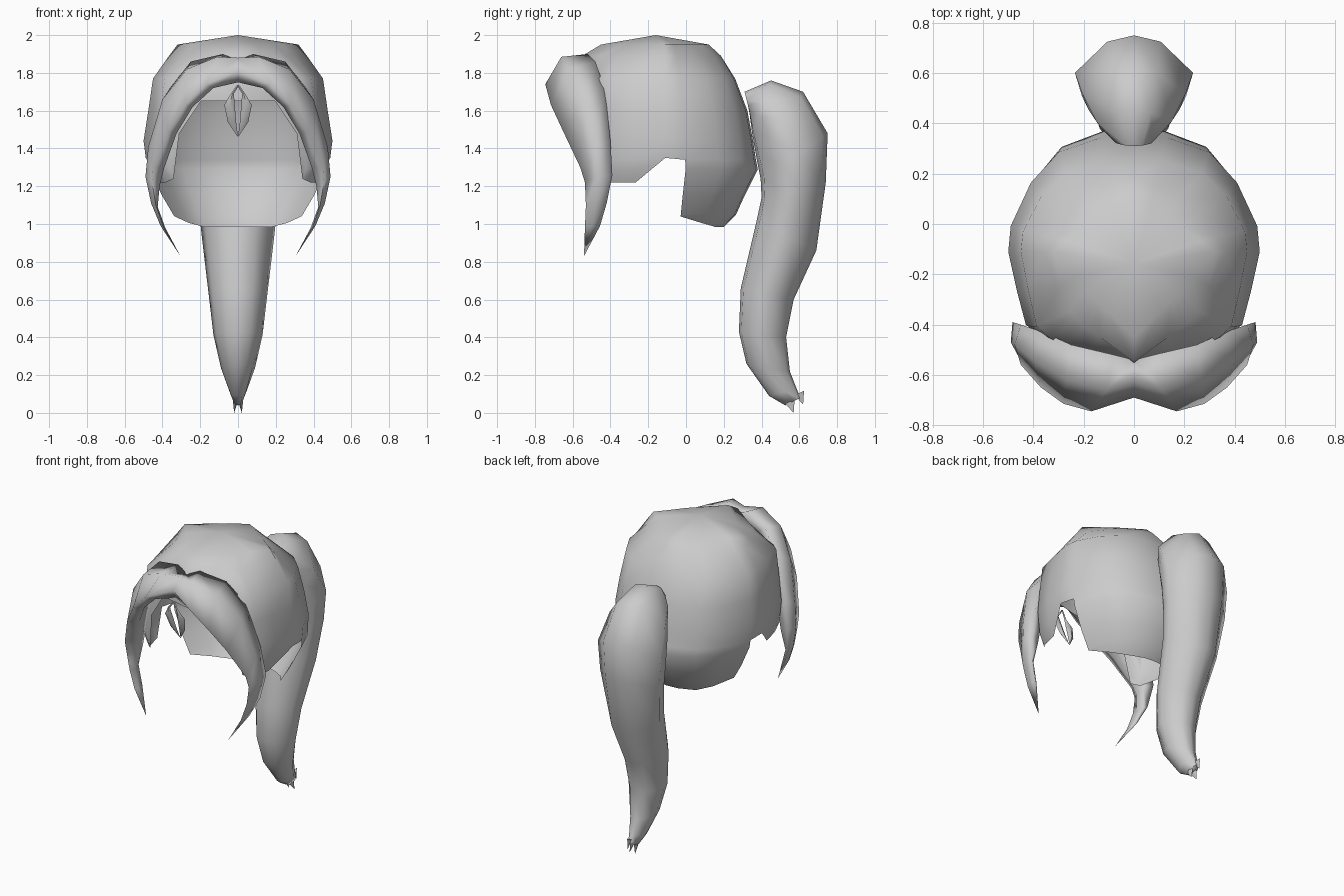
import bpy, bmesh, math
from mathutils import Vector

if "Cube" in bpy.data.objects:
    bpy.data.objects.remove(bpy.data.objects["Cube"])

hair = bpy.data.materials.new("hair_grey")
hair.diffuse_color = (0.6, 0.6, 0.6, 1)
hair.use_nodes = True
hair.node_tree.nodes["Principled BSDF"].inputs["Base Color"].default_value = hair.diffuse_color


def finish(name, bm, angle=70, mirror=False):
    """Turn a bmesh into a smooth-shaded object, optionally mirrored in x."""
    if mirror:
        geo = bm.verts[:] + bm.edges[:] + bm.faces[:]
        copy = bmesh.ops.duplicate(bm, geom=geo)["geom"]
        vs = [g for g in copy if isinstance(g, bmesh.types.BMVert)]
        for v in vs:
            v.co.x *= -1
        bmesh.ops.reverse_faces(bm, faces=[g for g in copy if isinstance(g, bmesh.types.BMFace)])
    bmesh.ops.remove_doubles(bm, verts=bm.verts, dist=0.0008)
    bmesh.ops.dissolve_degenerate(bm, edges=bm.edges, dist=0.0005)
    bmesh.ops.recalc_face_normals(bm, faces=bm.faces)
    me = bpy.data.meshes.new(name)
    bm.to_mesh(me)
    bm.free()
    ob = bpy.data.objects.new(name, me)
    bpy.context.collection.objects.link(ob)
    me.materials.append(hair)
    bpy.ops.object.select_all(action='DESELECT')
    ob.select_set(True)
    bpy.context.view_layer.objects.active = ob
    bpy.ops.object.shade_smooth_by_angle(angle=math.radians(angle))
    return ob


def loft(bm, rings, cap_start=False, cap_end=False):
    """Skin closed rings; a ring of equal points collapses to a tip."""
    vr = [[bm.verts.new(p) for p in r] for r in rings]
    n = len(vr[0])
    for a, b in zip(vr, vr[1:]):
        for i in range(n):
            k = (i + 1) % n
            bm.faces.new((a[i], a[k], b[k], b[i]))
    if cap_start:
        bm.faces.new(vr[0][::-1])
    if cap_end:
        bm.faces.new(vr[-1])


# Cap: columns run from the crown down to an uneven hem
# levels: height, half width, front y, back y, roundness (0 = diamond, 1 = full)
levels = [(1.95, .32, -.45, .12, .1), (1.89, .365, -.55, .185, .45), (1.77, .45, -.56, .26, 1),
          (1.60, .475, -.56, .325, 1), (1.44, .50, -.55, .355, 1), (1.34, .487, -.55, .37, 1),
          (1.29, .48, -.55, .38, 1), (1.15, .41, -.54, .31, 1), (1.05, .35, -.52, .265, 1),
          (.985, .30, -.50, .20, 1)]
# columns: unit x, unit y, hem height (the repeated column is the notch behind the ear)
columns = [(0, 1, .985), (.25, .98, .985), (.6, .85, .985), (.82, .59, 1.005),
           (.98, .22, 1.04), (.98, .22, 1.34), (1, 0, 1.35), (.93, -.36, 1.22),
           (.86, -.66, 1.22), (.75, -.76, 1.24), (.63, -.82, 1.48), (.42, -.89, 1.65),
           (0, -1, 1.65)]


def cap_point(ux, uy, z):
    for a, b in zip(levels, levels[1:]):
        if z >= b[0] - 1e-6:
            t = (a[0] - z) / (a[0] - b[0])
            w, yf, yb, full = (a[i] + (b[i] - a[i]) * t for i in (1, 2, 3, 4))
            k = full + (1 - full) / (abs(ux) + abs(uy))
            return (ux * w * k, -.11 + uy * k * (yb + .11 if uy > 0 else -.11 - yf), z)


bm = bmesh.new()
crown = bm.verts.new((0, -.16, 2.0))
grid = [[bm.verts.new(cap_point(ux, uy, max(l[0], hem))) for l in levels]
        for ux, uy, hem in columns]
for c in range(len(columns) - 1):
    if columns[c][:2] == columns[c + 1][:2]:
        continue
    a, b = grid[c], grid[c + 1]
    bm.faces.new((crown, a[0], b[0]))
    for i in range(len(levels) - 1):
        bm.faces.new((a[i], a[i + 1], b[i + 1], b[i]))
finish("cap", bm, 100, mirror=True)

# Fringe: swept lock per side, each station = back, crest, front, underside, inner
fringe = [
    [(0, -.54, 1.865), (0, -.62, 1.88), (0, -.69, 1.81), (0, -.66, 1.75), (0, -.57, 1.76)],
    [(.08, -.52, 1.90), (.11, -.66, 1.885), (.17, -.745, 1.74), (.13, -.69, 1.72), (.12, -.57, 1.74)],
    [(.25, -.48, 1.86), (.27, -.62, 1.82), (.28, -.715, 1.63), (.24, -.65, 1.62), (.23, -.53, 1.66)],
    [(.36, -.43, 1.72), (.40, -.54, 1.66), (.37, -.65, 1.49), (.325, -.58, 1.48), (.32, -.47, 1.56)],
    [(.45, -.40, 1.44), (.475, -.48, 1.41), (.45, -.56, 1.30), (.39, -.50, 1.30), (.39, -.42, 1.35)],
    [(.483, -.39, 1.26), (.49, -.47, 1.25), (.455, -.535, 1.22), (.415, -.47, 1.20), (.42, -.41, 1.23)],
    [(.46, -.42, 1.11), (.46, -.48, 1.11), (.435, -.53, 1.10), (.425, -.48, 1.09), (.435, -.435, 1.1)],
    [(.405, -.455, .99), (.41, -.50, .99), (.395, -.535, .985), (.385, -.50, .98), (.39, -.46, .985)],
    [(.305, -.54, .83)] * 5]
bm = bmesh.new()
loft(bm, fringe)
finish("fringe", bm, 120, mirror=True)

# Small loose strands under the fringe
bm = bmesh.new()
strand = [(0, -.68, 1.735, .006), (.03, -.69, 1.69, .008), (.045, -.67, 1.63, .028),
          (.032, -.64, 1.54, .022), (0, -.61, 1.46, 0)]
loft(bm, [[(x + r, y, z), (x, y - r * .6, z), (x - r, y, z), (x, y + r * .6, z)]
          for x, y, z, r in strand], cap_start=True)
finish("loose_strand", bm, 60, mirror=True)

# Ponytail: rings given by front (y, z), back (y, z) and half width
tail = [(.335, 1.60, .31, 1.70, .07), (.35, 1.48, .45, 1.76, .15),
        (.375, 1.34, .62, 1.70, .205), (.395, 1.24, .75, 1.48, .235),
        (.40, 1.14, .74, 1.22, .22), (.37, 1.00, .69, .86, .19),
        (.29, .66, .57, .60, .155), (.28, .43, .53, .40, .13),
        (.32, .26, .55, .22, .09), (.44, .09, .585, .13, .045),
        (.525, .04, .605, .08, .025)]
section = [(0, 0), (.5, .05), (.88, .32), (1, .58), (.45, .93), (0, 1),
           (-.45, .93), (-1, .58), (-.88, .32), (-.5, .05)]
rings = [[(u * w, fy + (by - fy) * t, fz + (bz - fz) * t) for u, t in section]
         for fy, fz, by, bz, w in tail]
bm = bmesh.new()
loft(bm, rings, cap_start=True, cap_end=True)
finish("ponytail", bm, 75)

# Split ends of the ponytail
for name, x, y, z in (("left_end", -.02, .57, 0), ("right_end", .02, .57, 0), ("back_end", 0, .62, .045)):
    bm = bmesh.new()
    root = Vector((x * .7, y - .02, z + .06))
    ring = [root + Vector((.013 * math.cos(a), .025 * math.sin(a), .012 * math.sin(a)))
            for a in (0, math.pi / 2, math.pi, 3 * math.pi / 2)]
    loft(bm, [ring, [(x, y, z)] * 4], cap_start=True)
    finish(name, bm, 60)
